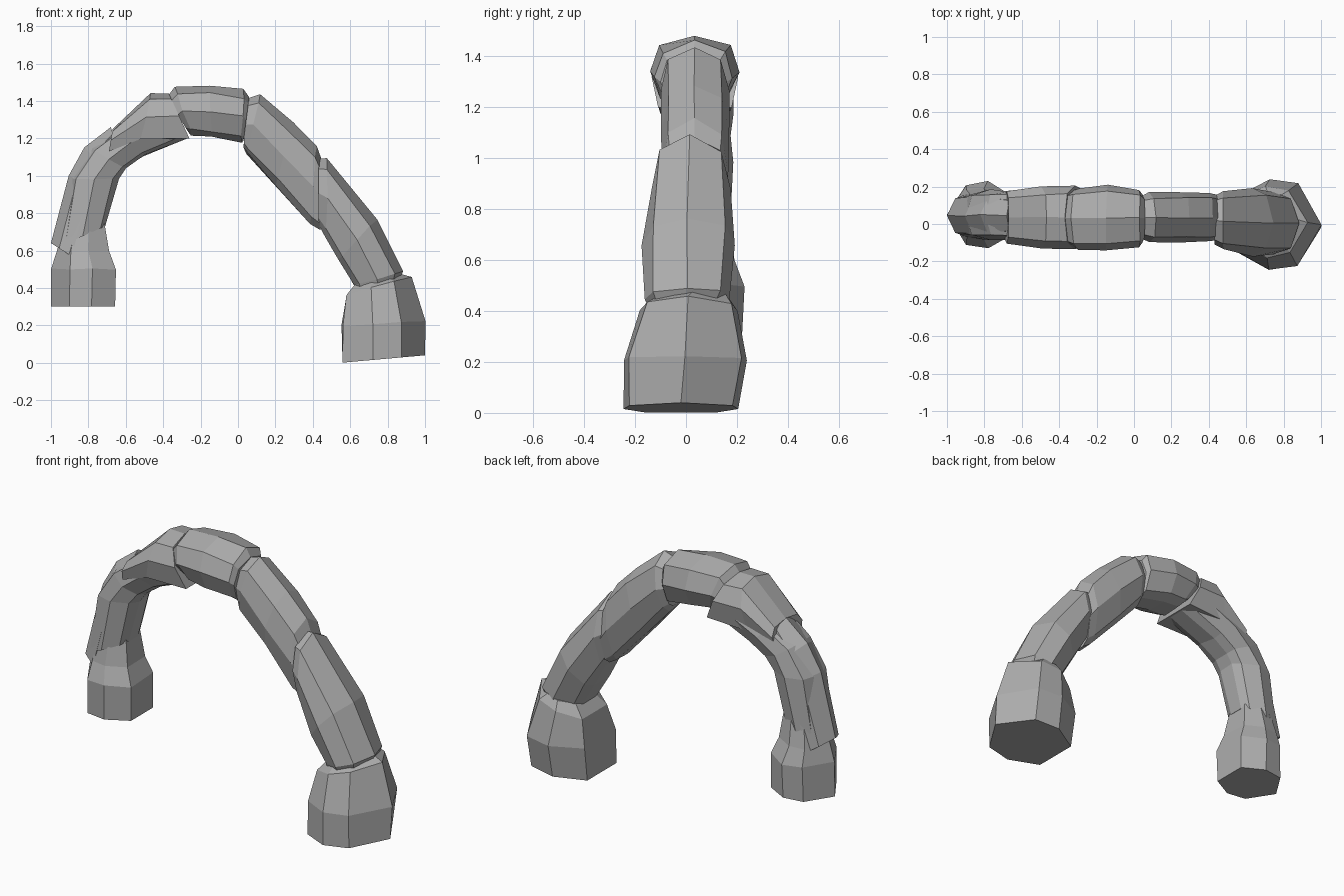
import bpy
import bmesh
import random

random.seed(4)

default_cube = bpy.data.objects.get("Cube")
if default_cube:
    bpy.data.objects.remove(default_cube, do_unlink=True)

# One plain stone colour
stone = bpy.data.materials.new("grey stone")
stone.use_nodes = True
grey = (0.42, 0.42, 0.42, 1)
stone.diffuse_color = grey
stone.node_tree.nodes["Principled BSDF"].inputs["Base Color"].default_value = grey

# Cross-sections: (sideways share of the half width, share of the way from outer to inner edge)
RIDGED = [(0, 0), (.8, .15), (1, .52), (.72, .9), (.35, 1)]
WEDGE = [(0, 0), (.8, .4), (1, 1)]
SLAB = [(0, 0), (.75, .12), (1, .5), (.85, 1)]
ROUND = [(0, 0), (.9, .28), (1, .62), (.6, .98)]


def mirrored(half):
    """Complete a half section into a closed loop."""
    return half + [(-side, depth) for side, depth in reversed(half) if side]


def make_stone(name, section, centre_y, rings, lean=0, rough=.006):
    """Loft a faceted stone through rings of (outer x, outer z, inner x, inner z, half width).

    The centre drifts sideways by lean from the first ring to the last."""
    bm = bmesh.new()
    loops = []
    last = len(rings) - 1
    for index, (outer_x, outer_z, inner_x, inner_z, half_width) in enumerate(rings):
        wobble = rough if 0 < index < last else 0
        loop = []
        for side, depth in mirrored(section):
            x = outer_x + (inner_x - outer_x) * depth
            z = outer_z + (inner_z - outer_z) * depth
            y = centre_y + lean * index / last + side * half_width
            shift = [random.uniform(-wobble, wobble) for axis in "xyz"]
            loop.append(bm.verts.new((x + shift[0], y + shift[1], z + shift[2])))
        loops.append(loop)
    # Skin between neighbouring rings, then close both ends
    for first, second in zip(loops, loops[1:]):
        for i in range(len(first)):
            j = (i + 1) % len(first)
            bm.faces.new((first[i], first[j], second[j], second[i]))
    bm.faces.new(loops[0])
    bm.faces.new(loops[-1])
    bmesh.ops.recalc_face_normals(bm, faces=bm.faces)
    mesh = bpy.data.meshes.new(name)
    bm.to_mesh(mesh)
    bm.free()
    mesh.materials.append(stone)
    obj = bpy.data.objects.new(name, mesh)
    bpy.context.collection.objects.link(obj)


# Short foot on the right, hanging above the ground line
make_stone("right_foot", ROUND, .05, [
    (-1, .3, -.65, .3, .17),
    (-1, .5, -.65, .5, .18),
    (-.97, .6, -.69, .6, .14),
    (-.93, .74, -.71, .75, .11)])

# Curved leg rising into the arch
make_stone("right_leg", RIDGED, .045, [
    (-.96, .62, -.71, .73, .125),
    (-.9, .98, -.64, .99, .135),
    (-.8, 1.15, -.6, 1.04, .135),
    (-.67, 1.24, -.5, 1.11, .14),
    (-.38, 1.4, -.27, 1.2, .14)])

# Outer wedge lying against the leg
make_stone("right_leg_flake", WEDGE, .045, [
    (-1, .64, -.89, .57, .115),
    (-.905, 1, -.79, .95, .125),
    (-.825, 1.15, -.72, 1.06, .12),
    (-.68, 1.26, -.65, 1.17, .1)])

# Overhanging shoulder slab
make_stone("right_shoulder", SLAB, .035, [
    (-.67, 1.25, -.69, 1.13, .14),
    (-.47, 1.44, -.52, 1.19, .165),
    (-.37, 1.44, -.26, 1.2, .17)])

# Crown stone with narrowed ends
make_stone("crown", RIDGED, .03, [
    (-.38, 1.42, -.27, 1.24, .15),
    (-.34, 1.475, -.25, 1.22, .165),
    (-.15, 1.485, -.14, 1.205, .175),
    (.03, 1.46, .02, 1.18, .15),
    (.06, 1.42, .03, 1.19, .13)])

# Long stone descending from the crown
make_stone("left_shoulder", RIDGED, .035, [
    (.04, 1.41, .03, 1.15, .11),
    (.12, 1.43, .05, 1.12, .13),
    (.3, 1.28, .2, .95, .13),
    (.42, 1.16, .39, .74, .125),
    (.46, 1.05, .44, .71, .12)])

# Sloping lower leg
make_stone("left_leg", RIDGED, .02, [
    (.43, 1.09, .43, .74, .13),
    (.48, 1.09, .47, .68, .155),
    (.74, .77, .54, .55, .18),
    (.88, .49, .62, .41, .165),
    (.86, .44, .64, .36, .14)], lean=-.02)

# Broad foot on the ground
make_stone("left_foot", ROUND, .03, [
    (.85, .48, .63, .43, .14),
    (.93, .46, .57, .36, .19),
    (1, .22, .55, .2, .245),
    (1, .04, .55, 0, .225)], lean=-.05)
